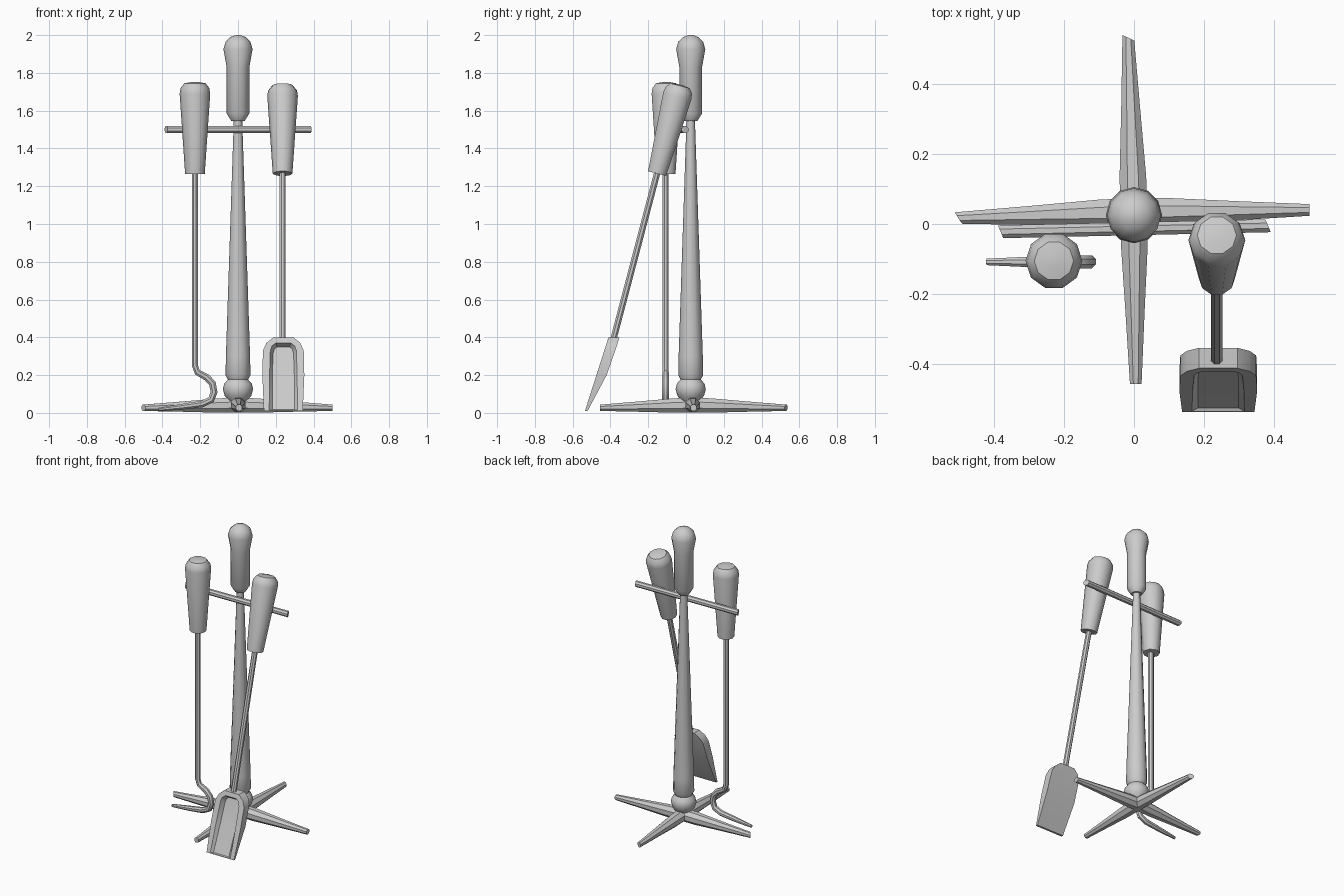
import bpy, bmesh, math
from mathutils import Vector, Matrix

cube = bpy.data.objects.get("Cube")
if cube:
    bpy.data.objects.remove(cube, do_unlink=True)

iron = bpy.data.materials.new("plain grey")
iron.use_nodes = True
GREY = (0.6, 0.6, 0.6, 1)
iron.diffuse_color = GREY
iron.node_tree.nodes["Principled BSDF"].inputs["Base Color"].default_value = GREY


def finish(name, bm, angle=40):
    bmesh.ops.recalc_face_normals(bm, faces=bm.faces)
    mesh = bpy.data.meshes.new(name)
    bm.to_mesh(mesh)
    bm.free()
    obj = bpy.data.objects.new(name, mesh)
    bpy.context.collection.objects.link(obj)
    mesh.materials.append(iron)
    bpy.ops.object.select_all(action='DESELECT')
    obj.select_set(True)
    bpy.context.view_layer.objects.active = obj
    bpy.ops.object.shade_smooth_by_angle(angle=math.radians(angle))
    return obj


def bridge(bm, a, b):
    n = len(a)
    for i in range(n):
        j = (i + 1) % n
        bm.faces.new((a[i], a[j], b[j], b[i]))


def lathe(name, profile, sides, matrix):
    """Turn a (radius, height) profile around the local z axis."""
    bm = bmesh.new()
    rings = []
    for r, h in profile:
        turn = [2 * math.pi * i / sides for i in range(sides)]
        rings.append([bm.verts.new(matrix @ Vector((r * math.cos(t), r * math.sin(t), h)))
                      for t in turn])
    for a, b in zip(rings, rings[1:]):
        bridge(bm, a, b)
    bm.faces.new(rings[0])
    bm.faces.new(rings[-1])
    return finish(name, bm)


def tube(name, path, radii, sides=8, skew=(0, 0), side=None):
    """Sweep a ring along a path; skew slants the cut at either end."""
    bm = bmesh.new()
    pts = [Vector(p) for p in path]
    rings = []
    last = len(pts) - 1
    for i, (p, r) in enumerate(zip(pts, radii)):
        d = (pts[min(i + 1, last)] - pts[max(i - 1, 0)]).normalized()
        u = Vector(side) if side else Vector((0, 0, 1)).cross(d)
        u = (u - d * u.dot(d)).normalized()
        v = d.cross(u)
        slant = skew[0] if i == 0 else skew[1] if i == last else 0
        ring = []
        for k in range(sides):
            t = 2 * math.pi * (k + 0.5) / sides
            ring.append(bm.verts.new(p + u * r * math.cos(t) + v * r * math.sin(t)
                                     + d * slant * r * math.cos(t)))
        rings.append(ring)
    for a, b in zip(rings, rings[1:]):
        bridge(bm, a, b)
    bm.faces.new(rings[0])
    bm.faces.new(rings[-1])
    return finish(name, bm)


# Stand: turned post, bead and top grip
post = Matrix.Translation((0, 0.025, 0))
lathe("stand_post", [(0.05, 0.17), (0.066, 0.2), (0.064, 0.3), (0.022, 1.56)], 12, post)
lathe("stand_bead", [(0.04, 0.055), (0.07, 0.09), (0.08, 0.125), (0.073, 0.155),
                     (0.045, 0.185)], 12, post)
lathe("stand_grip", [(0.035, 1.545), (0.06, 1.585), (0.06, 1.83), (0.077, 1.925),
                     (0.066, 1.965), (0.04, 1.99), (0.012, 2.0)], 12, post)

# Four tapering feet
feet = {"left": ((0.5, 0.04), 0), "right": ((-0.5, 0.017), 0.6),
        "back": ((-0.016, 0.53), -0.5), "front": ((0.005, -0.455), 0)}
hub = Vector((0, 0.035, 0.042))
for where, ((x, y), slant) in feet.items():
    tip = Vector((x, y, 0.027))
    tube(where + "_foot", [hub, hub.lerp(tip, 0.2), hub.lerp(tip, 0.6), tip],
         [0.042, 0.041, 0.029, 0.018], 8, (0, -slant))

# Hanging bar
tube("hanging_bar", [(-0.38, -0.022, 1.5), (0.382, -0.005, 1.5)], [0.02, 0.02], 8, (-0.4, -0.4))

# Matching tool handles, the second one leaning
GRIP = [(0.052, 0), (0.081, 0.425), (0.076, 0.455), (0.056, 0.48), (0.02, 0.486)]
lathe("poker_handle", GRIP, 10, Matrix.Translation((-0.228, -0.105, 1.265)))
lean = Matrix.Rotation(math.radians(-14.6), 4, 'X')
lathe("shovel_handle", GRIP, 10, Matrix.Translation((0.236, -0.153, 1.267)) @ lean)

# Poker rod with hooked end
hook = [(-0.228, 1.3), (-0.228, 0.25), (-0.215, 0.215), (-0.165, 0.188), (-0.135, 0.155),
        (-0.127, 0.11), (-0.142, 0.07), (-0.19, 0.047), (-0.3, 0.032), (-0.42, 0.018)]
tube("poker_rod", [(x, -0.108, z) for x, z in hook],
     [0.018] * 3 + [0.02] * 4 + [0.019, 0.016, 0.01], 8, side=(0, 1, 0))

# Shovel rod
tube("shovel_rod", [(0.236, -0.145, 1.3), (0.236, -0.388, 0.375)], [0.018] * 2, 8, side=(1, 0, 0))

# Shovel pan: back, outer rim, inner rim and sunken floor
rim = [(0.103, 0.01), (0.111, 0.2), (0.108, 0.33), (0.09, 0.37), (0.055, 0.398)]
inner = [(0.075, 0.014), (0.073, 0.2), (0.069, 0.33), (0.06, 0.355), (0.04, 0.37)]
floor = [(0.058, 0.017), (0.058, 0.2), (0.054, 0.315), (0.047, 0.338), (0.033, 0.35)]


def pan_loop(bm, half, depth):
    both = half + [(-x, z) for x, z in reversed(half)]
    loop = []
    for x, z in both:
        front = -0.535 + 0.32 * (z - 0.01)
        thick = min(0.058, 0.012 + 0.21 * z)
        loop.append(bm.verts.new((0.24 + x, front + depth * thick, z)))
    return loop


bm = bmesh.new()
loops = [pan_loop(bm, half, depth)
         for half, depth in ((rim, 1), (rim, 0), (inner, 0), (floor, 0.55))]
for a, b in zip(loops, loops[1:]):
    bridge(bm, a, b)
for loop in (loops[0], loops[-1]):
    n = len(loop)
    for i in range(n // 2 - 1):
        bm.faces.new((loop[i], loop[i + 1], loop[n - 2 - i], loop[n - 1 - i]))
finish("shovel_pan", bm, 35)
